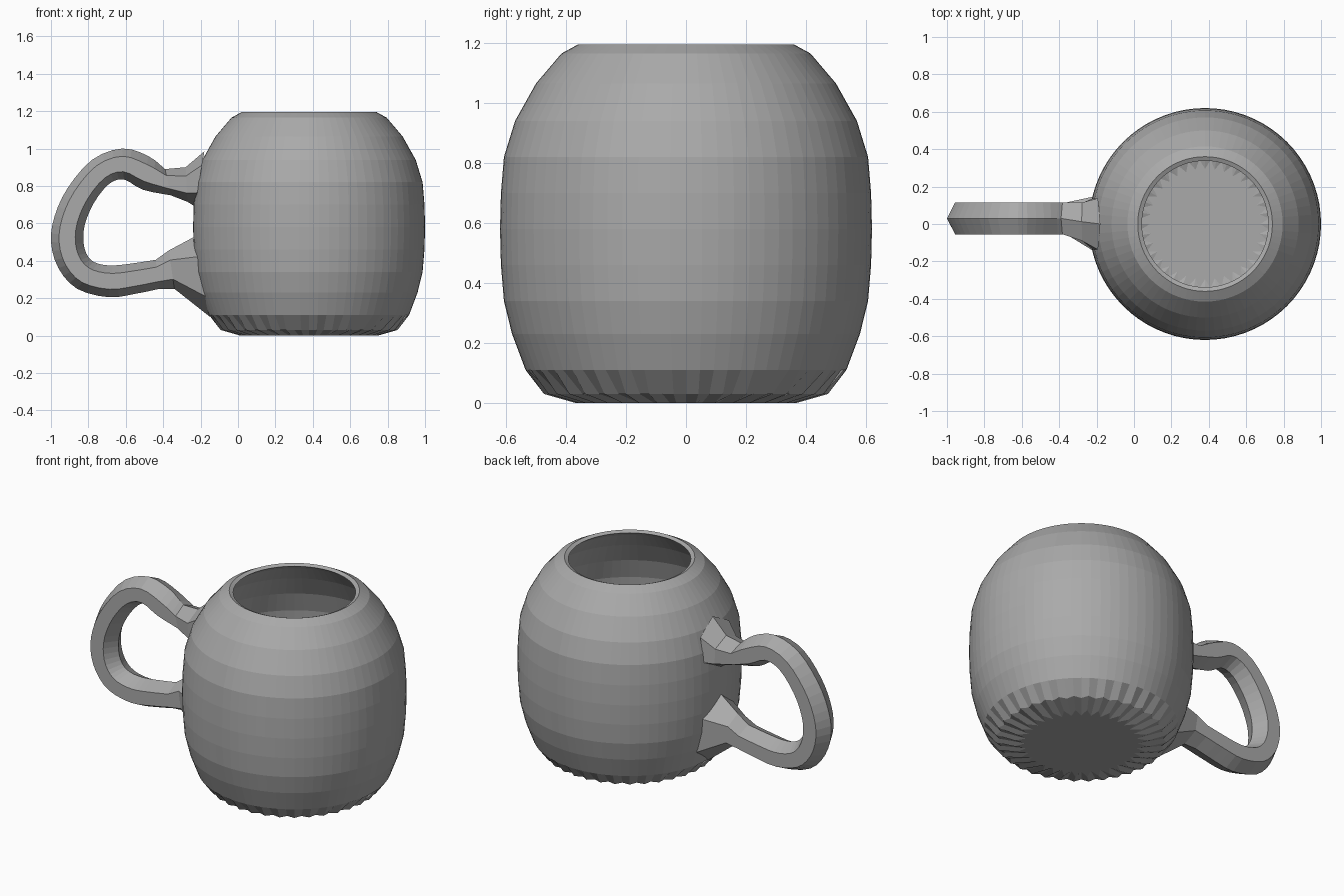
import bpy
import bmesh
from math import cos, sin, tau
from mathutils import Vector

cube = bpy.data.objects.get("Cube")
if cube:
    bpy.data.objects.remove(cube, do_unlink=True)

CENTRE_X = 0.38
SEGMENTS = 72


def make_material(name, colour):
    mat = bpy.data.materials.new(name)
    mat.use_nodes = True
    mat.diffuse_color = colour
    mat.node_tree.nodes["Principled BSDF"].inputs["Base Color"].default_value = colour
    return mat


def loft(name, rings, material):
    """Join consecutive closed rings of points and cap both ends."""
    bm = bmesh.new()
    loops = [[bm.verts.new(point) for point in ring] for ring in rings]
    for lower, upper in zip(loops, loops[1:]):
        count = len(lower)
        for i in range(count):
            j = (i + 1) % count
            bm.faces.new((lower[i], lower[j], upper[j], upper[i]))
    bm.faces.new(list(reversed(loops[0])))
    bm.faces.new(loops[-1])
    bmesh.ops.recalc_face_normals(bm, faces=bm.faces)
    mesh = bpy.data.meshes.new(name)
    bm.to_mesh(mesh)
    bm.free()
    mesh.materials.append(material)
    obj = bpy.data.objects.new(name, mesh)
    bpy.context.collection.objects.link(obj)
    return obj


def body_ring(radius, height, notch=0.0):
    """Circle whose every second point is pushed outward by the notch."""
    points = []
    for i in range(SEGMENTS):
        r = radius + notch * (i % 2)
        angle = tau * i / SEGMENTS
        points.append((CENTRE_X + r * cos(angle), r * sin(angle), height))
    return points


def smooth_rows(rows, steps):
    """Catmull-Rom interpolation through rows of numbers."""
    rows = [Vector(row) for row in rows]
    result = []
    for k in range(len(rows) - 1):
        a, b = rows[max(k - 1, 0)], rows[k]
        c, d = rows[k + 1], rows[min(k + 2, len(rows) - 1)]
        for s in range(steps):
            t = s / steps
            result.append(b + (c - a) * (t / 2)
                          + (a * 2 - b * 5 + c * 4 - d) * (t * t / 2)
                          + (b * 3 - a - c * 3 + d) * (t ** 3 / 2))
    return result + [rows[-1]]


def handle_ring(row):
    """Hexagon between an outer ridge and an inner ridge."""
    outer_x, outer_z, inner_x, inner_z, *_ = row
    outer, inner = Vector((outer_x, 0, outer_z)), Vector((inner_x, 0, inner_z))
    width = Vector((0, HALF_WIDTH, 0))
    flare = max(0.0, outer_x + 0.33) * 0.35
    width.y += flare
    shift = Vector((0, max(0.0, HANDLE_Y - flare), 0))
    near, far = outer.lerp(inner, 0.25), outer.lerp(inner, 0.75)
    ring = (outer, near + width, far + width, inner, far - width, near - width)
    return [point + shift for point in ring]


grey = make_material("plain grey", (0.4, 0.4, 0.4, 1.0))

# Hollow body: outside from base to rim, then back down the inside
outside = [
    (0.31, 0.0, 0.06), (0.45, 0.03, 0.025), (0.535, 0.11), (0.58, 0.23),
    (0.607, 0.34), (0.617, 0.46), (0.62, 0.58), (0.617, 0.7), (0.607, 0.82),
    (0.57, 0.94), (0.5, 1.065), (0.415, 1.165), (0.36, 1.195),
]
WALL = 0.03
inside = [(0.338, 1.185)]
inside += [(r - WALL, z - WALL / 2) for r, z, *_ in reversed(outside[2:-1])]
inside += [(0.43, 0.07), (0.295, 0.04, 0.05)]
loft("mug_body", [body_ring(*row) for row in outside + inside], grey)

# Handle: outer ridge x, z and inner ridge x, z along the loop
HALF_WIDTH = 0.085
HANDLE_Y = 0.03
upper_root = [(-0.18, 0.985, -0.23, 0.69), (-0.28, 0.9, -0.27, 0.715),
              (-0.39, 0.89, -0.36, 0.75)]
loop = [
    (-0.48, 0.96, -0.51, 0.78), (-0.62, 1.0, -0.61, 0.835),
    (-0.78, 0.94, -0.69, 0.81), (-0.91, 0.79, -0.77, 0.71),
    (-0.98, 0.64, -0.82, 0.59), (-1.0, 0.5, -0.825, 0.49),
    (-0.96, 0.36, -0.8, 0.42), (-0.86, 0.25, -0.75, 0.385),
    (-0.69, 0.205, -0.67, 0.375), (-0.54, 0.225, -0.57, 0.385),
]
lower_root = [(-0.42, 0.25, -0.44, 0.405), (-0.34, 0.25, -0.37, 0.455),
              (-0.15, 0.1, -0.23, 0.53)]
sections = upper_root[:-1] + smooth_rows(upper_root[-1:] + loop + lower_root[:1], 3)
sections += lower_root[1:]
loft("handle", [handle_ring(row) for row in sections], grey)
